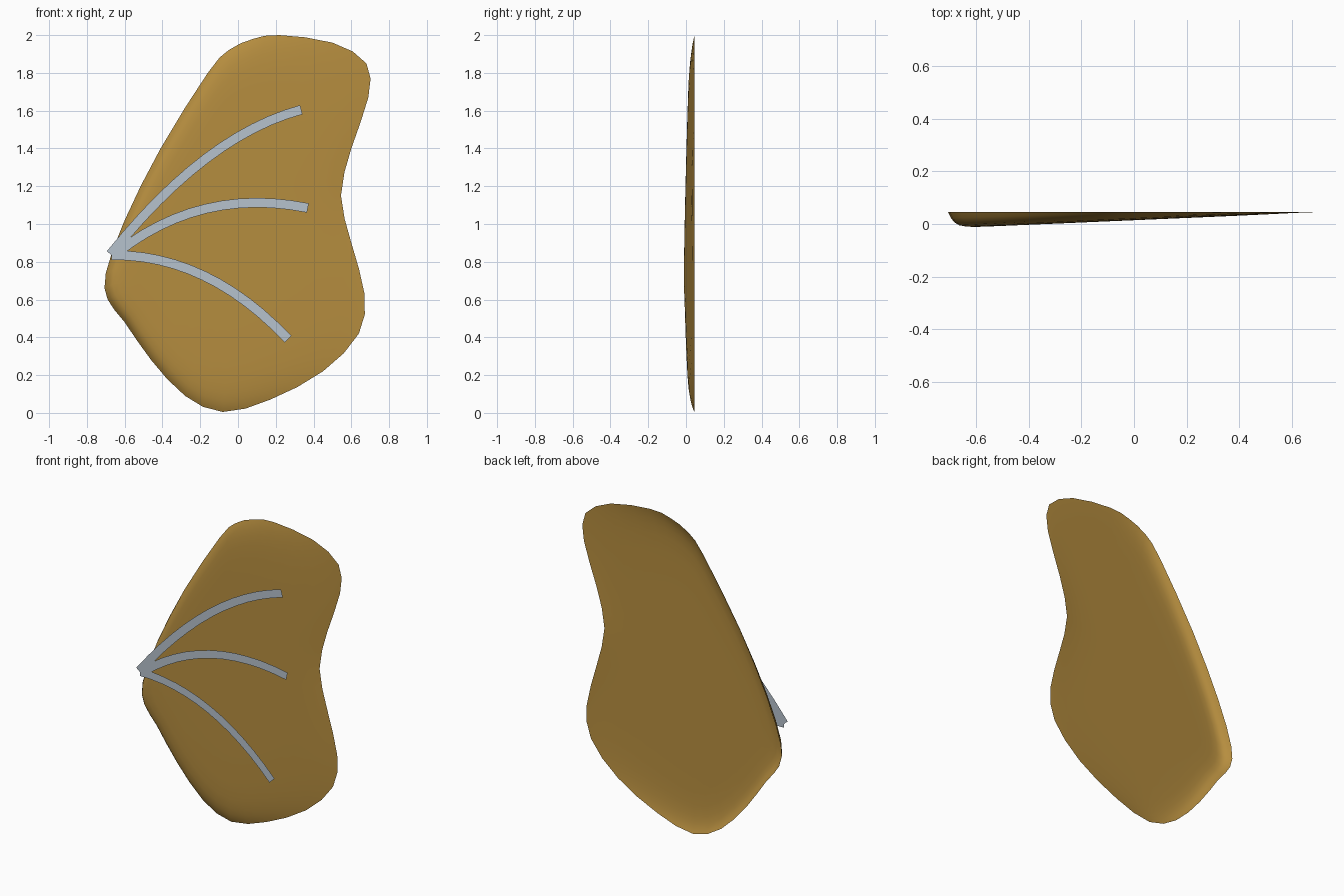
import bpy, bmesh
from mathutils import Vector

if "Cube" in bpy.data.objects:
    bpy.data.objects.remove(bpy.data.objects["Cube"], do_unlink=True)

RIM_Y, DEPTH, VEIN_Y = 0.045, 0.06, -0.035
CENTRE = Vector((0, 1))


def make_material(name, colour):
    mat = bpy.data.materials.new(name)
    mat.use_nodes = True
    mat.diffuse_color = colour
    mat.node_tree.nodes["Principled BSDF"].inputs["Base Color"].default_value = colour
    return mat


def make_object(name, bm, mat):
    mesh = bpy.data.meshes.new(name)
    bm.to_mesh(mesh)
    bm.free()
    mesh.materials.append(mat)
    obj = bpy.data.objects.new(name, mesh)
    bpy.context.collection.objects.link(obj)
    return obj


def closed_spline(points, steps):
    """Smooth closed curve through the points."""
    result, n = [], len(points)
    for i in range(n):
        a, b, c, d = (Vector(points[(i + k) % n]) for k in (-1, 0, 1, 2))
        for s in range(steps):
            t = s / steps
            result.append(b + (c - a) * t / 2 + (2 * a - 5 * b + 4 * c - d) * t**2 / 2
                          + (3 * b - a - 3 * c + d) * t**3 / 2)
    return result


def shell_point(rim, t):
    """Point on the bulging shell, t = 1 on the rim and 0 at the centre."""
    p = CENTRE.lerp(rim, t)
    ramp = min(max((0.71 - p.x) / 1.39, 0), 1)
    sharpness = 8 + 22 * ramp**2
    return p.x, RIM_Y - DEPTH * ramp * (1 - t**sharpness), p.y


gold = make_material("gold", (0.47, 0.27, 0.05, 1))
silver = make_material("pale silver", (0.47, 0.54, 0.61, 1))

# Wing membrane: an open shell, built as rings shrinking towards the centre
outline = [(.22, 2), (.5, 1.96), (.68, 1.85), (.69, 1.67), (.6, 1.4), (.545, 1.15),
           (.6, .9), (.67, .63), (.64, .42), (.45, .22), (.17, .07), (-.08, .005),
           (-.28, .09), (-.46, .28), (-.6, .48), (-.69, .6), (-.7, .74), (-.6, 1.02),
           (-.41, 1.4), (-.16, 1.8), (-.05, 1.92), (.08, 1.98)]
rim = closed_spline(outline, 2)
bm = bmesh.new()
rings = [[bm.verts.new(shell_point(p, t)) for p in rim]
         for t in (1, .985, .965, .94, .9, .84, .74, .55, .3)]
hub = bm.verts.new(shell_point(CENTRE, 0))
for i in range(len(rim)):
    j = (i + 1) % len(rim)
    for outer, inner in zip(rings, rings[1:]):
        bm.faces.new((outer[i], outer[j], inner[j], inner[i]))
    bm.faces.new((rings[-1][i], rings[-1][j], hub))
bmesh.ops.recalc_face_normals(bm, faces=bm.faces)
if sum(f.normal.y for f in bm.faces) > 0:
    bmesh.ops.reverse_faces(bm, faces=bm.faces)
for f in bm.faces:
    f.smooth = True
make_object("wing_membrane", bm, gold)


# Veins: flat ribbons fanning out from the wing root
def vein(name, start, bend, end, width=0.05, steps=12):
    a, b, c = Vector(start), Vector(bend), Vector(end)
    bm = bmesh.new()
    previous = None
    for i in range(steps + 1):
        t = i / steps
        p = a.lerp(b, t).lerp(b.lerp(c, t), t)
        along = (b - a).lerp(c - b, t).normalized()
        side = Vector((-along.y, along.x)) * width / 2
        pair = [bm.verts.new((q.x, VEIN_Y, q.y)) for q in (p - side, p + side)]
        if previous:
            bm.faces.new((previous[0], pair[0], pair[1], previous[1]))
        previous = pair
    make_object(name, bm, silver)


vein("upper_vein", (-.675, .84), (-.17, 1.47), (.335, 1.605))
vein("middle_vein", (-.65, .84), (-.2, 1.2), (.37, 1.085))
vein("lower_vein", (-.67, .835), (-.16, .84), (.265, .39))
